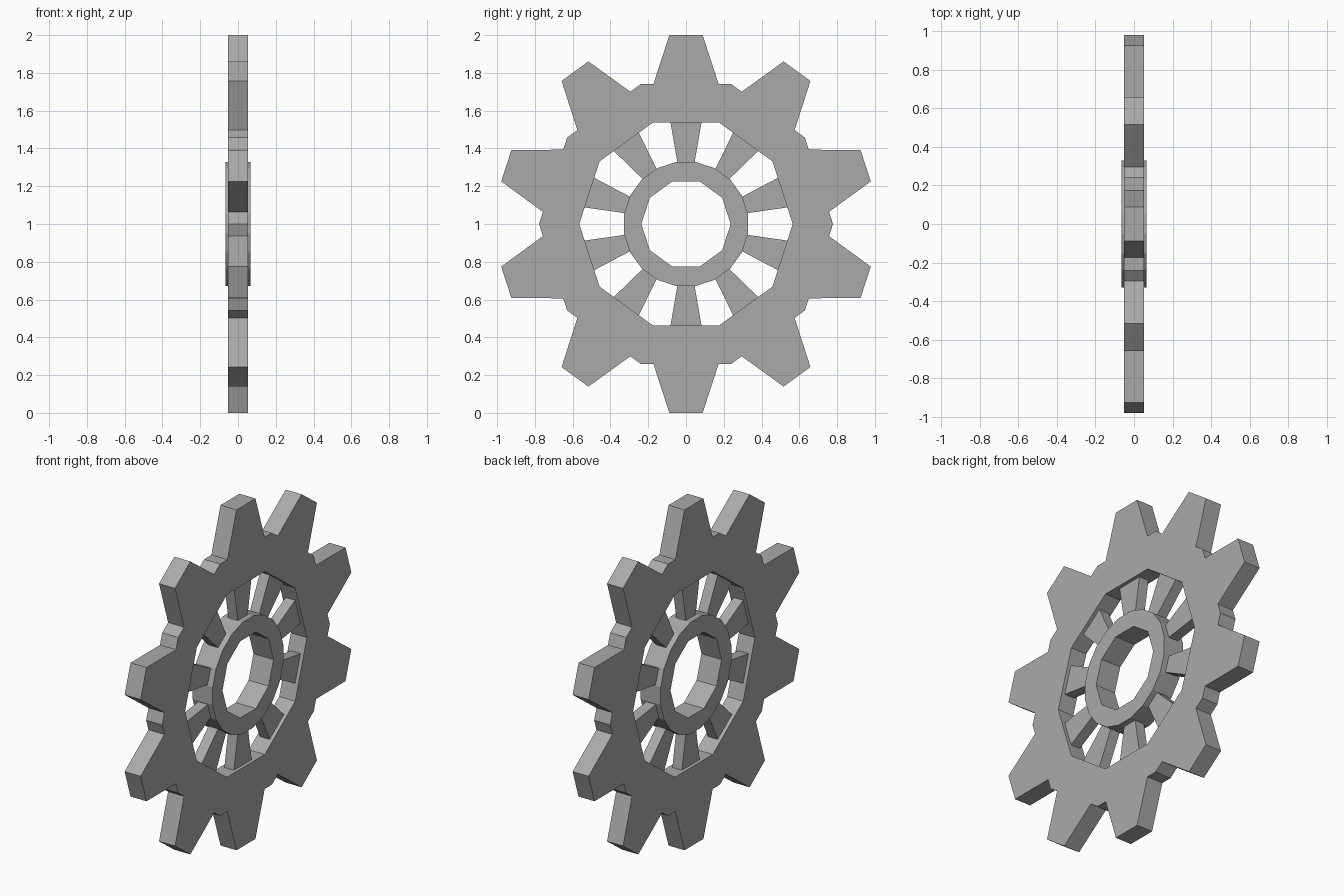
import bpy
import bmesh
from math import cos, pi, tan
from mathutils import Matrix, Vector

cube = bpy.data.objects.get("Cube")
if cube:
    bpy.data.objects.remove(cube, do_unlink=True)

TEETH = 10
STEP = 2 * pi / TEETH
EDGE = tan(STEP / 2)  # half-width of one sector at unit height

grey = bpy.data.materials.new("plain grey metal")
color = (0.4, 0.4, 0.4, 1.0)
grey.diffuse_color = color
grey.use_nodes = True
grey.node_tree.nodes["Principled BSDF"].inputs["Base Color"].default_value = color


def mirrored(half):
    """Complete a sector polygon: right-hand (y, z) points plus their mirror."""
    return [(-y, z) for y, z in half[::-1]] + list(half)


def radial_part(name, polygons, thickness):
    """Repeat sector polygons around the axle, weld them and thicken the sheet."""
    bm = bmesh.new()
    for k in range(TEETH):
        turn = Matrix.Rotation(k * STEP, 3, 'X')
        for poly in polygons:
            bm.faces.new([bm.verts.new(turn @ Vector((0, y, z))) for y, z in poly])
    bmesh.ops.remove_doubles(bm, verts=bm.verts[:], dist=0.0005)
    mesh = bpy.data.meshes.new(name)
    bm.to_mesh(mesh)
    bm.free()
    mesh.materials.append(grey)
    obj = bpy.data.objects.new(name, mesh)
    obj.location.z = 1.0
    bpy.context.collection.objects.link(obj)
    solid = obj.modifiers.new("thickness", 'SOLIDIFY')
    solid.thickness = thickness
    solid.offset = 0
    return obj


# Toothed rim: a ten-sided ring with one tapered tooth on each side
root, inner = 0.74, 0.5375
tooth = mirrored([(0.088, 1.0), (0.173, root)])
ring = mirrored([(0.173, root), (root * EDGE, root), (inner * EDGE, inner)])
radial_part("toothed_rim", [tooth, ring], 0.104)

# Hub: twenty-sided outside, ten-sided bore
outer, bore = 0.328, 0.225
corner = outer * tan(STEP / 4)
seam = outer / cos(STEP / 2)
seam_point = (seam * EDGE * cos(STEP / 2) ** 2, seam * cos(STEP / 2) ** 2)
hub = mirrored([(corner, outer), seam_point, (bore * EDGE, bore)])
radial_part("hub", [hub], 0.13)

# Spokes: flared towards the rim, thinner than it
spoke = mirrored([(0.083, inner + 0.005), (0.044, outer - 0.01)])
radial_part("spokes", [spoke], 0.062)
